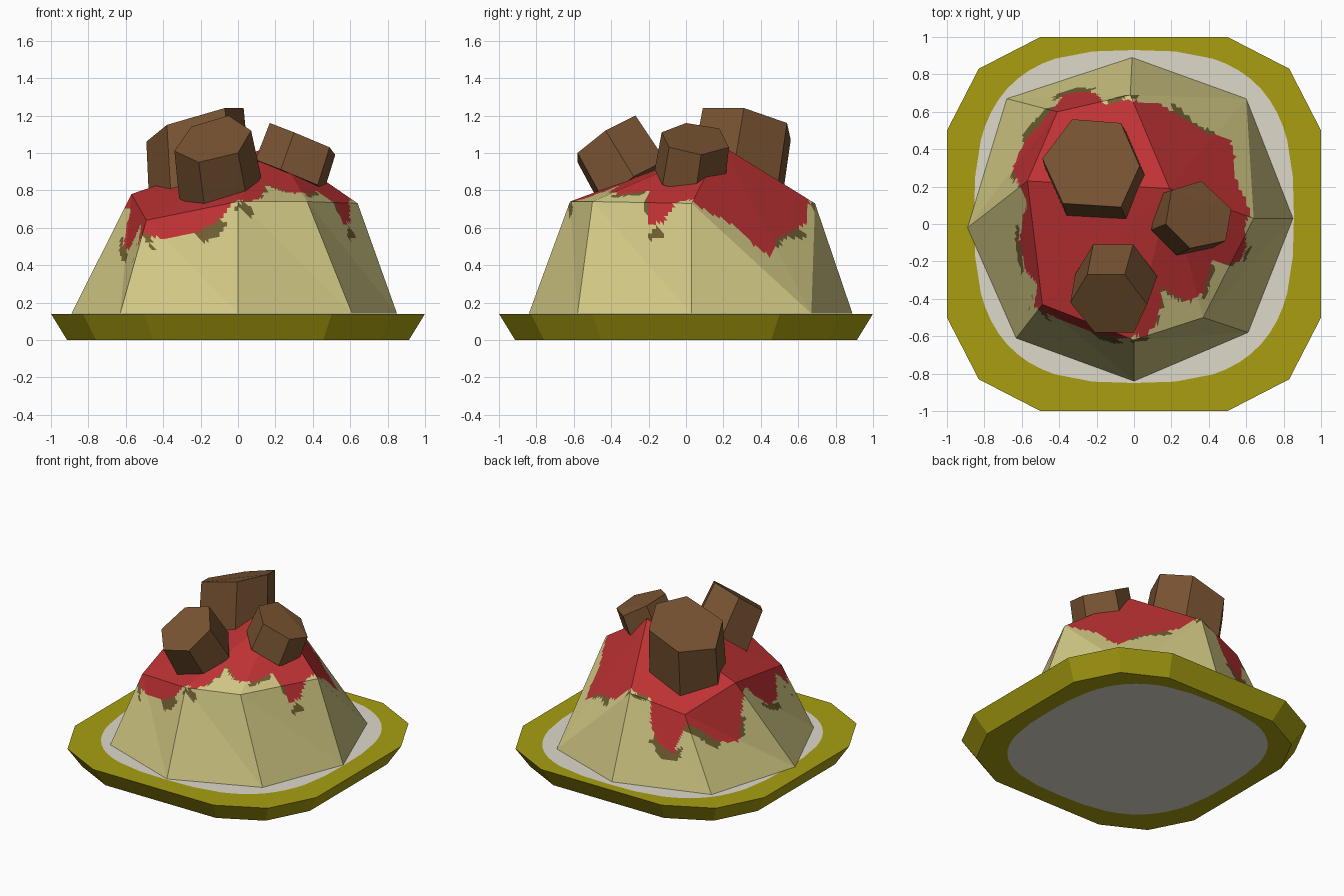
import bpy, bmesh, math
from mathutils import Vector, noise

if "Cube" in bpy.data.objects:
    bpy.data.objects.remove(bpy.data.objects["Cube"])


def material(name, r, g, b):
    def lin(c):
        c /= 255
        return c / 12.92 if c < 0.04 else ((c + 0.055) / 1.055) ** 2.4
    m = bpy.data.materials.new(name)
    m.diffuse_color = (lin(r), lin(g), lin(b), 1)
    m.use_nodes = True
    m.node_tree.nodes["Principled BSDF"].inputs["Base Color"].default_value = m.diffuse_color
    return m


RIM = material("olive rim", 168, 158, 17)
CREAM = material("cream dish", 222, 217, 202)
PASTA = material("pasta", 209, 200, 132)
SAUCE = material("red sauce", 192, 50, 52)
HERB = material("herb brown", 112, 95, 50)
MEAT = material("meat brown", 121, 84, 50)


def finish(name, bm, mats):
    bmesh.ops.recalc_face_normals(bm, faces=bm.faces)
    me = bpy.data.meshes.new(name)
    bm.to_mesh(me)
    bm.free()
    for m in mats:
        me.materials.append(m)
    ob = bpy.data.objects.new(name, me)
    bpy.context.collection.objects.link(ob)
    return ob


def inside(p, poly):
    hit = False
    for (x1, y1), (x2, y2) in zip(poly, poly[1:] + poly[:1]):
        if (y1 > p[1]) != (y2 > p[1]) and p[0] < (x2 - x1) * (p[1] - y1) / (y2 - y1) + x1:
            hit = not hit
    return hit


# plate: twelve-sided rim, cream middle on both faces
corners = []
for q in range(4):
    for x, y in ((1, -0.5), (1, 0.5), (0.83, 0.83)):
        for _ in range(q):
            x, y = -y, x
        corners.append(Vector((x, y)))
outline = []
for a, b in zip(corners, corners[1:] + corners[:1]):
    outline += [a.lerp(b, t / 4) for t in range(4)]


def dish_edge(p, scale):
    a = math.atan2(p.y, p.x)
    r = (abs(math.cos(a) / 0.855) ** 2.8 + abs(math.sin(a) / 0.89) ** 2.8) ** (-1 / 2.8)
    return r * math.cos(a) * scale, (r * math.sin(a) + 0.04) * scale


bm = bmesh.new()
TOP = 0.14
rings = [[bm.verts.new((*dish_edge(p, 0.92), 0)) for p in outline],
         [bm.verts.new((p.x * 0.914, p.y * 0.914, 0)) for p in outline],
         [bm.verts.new((p.x, p.y, TOP)) for p in outline],
         [bm.verts.new((*dish_edge(p, 1), TOP)) for p in outline]]
n = len(outline)
for lo, hi in zip(rings, rings[1:]):
    for i in range(n):
        j = (i + 1) % n
        bm.faces.new((lo[i], lo[j], hi[j], hi[i]))
for ring in (rings[0], rings[3]):
    bm.faces.new(ring).material_index = 1
finish("plate", bm, [RIM, CREAM])

# pasta mound: eight-sided, lopsided, with one high shoulder
base = [(0.85, 0.03), (0.60, 0.67), (-0.01, 0.89), (-0.68, 0.67),
        (-0.89, -0.02), (-0.63, -0.61), (0, -0.84), (0.61, -0.58)]
crown = [(0.64, 0.03, 0.73), (0.19, 0.19, 1.04), (-0.02, 0.69, 0.73), (-0.41, 0.60, 0.64),
         (-0.57, 0.23, 0.78), (-0.49, -0.43, 0.64), (0, -0.62, 0.74), (0.37, -0.50, 0.74)]
bm = bmesh.new()
b = [bm.verts.new((x, y, TOP + 0.001)) for x, y in base]
t = [bm.verts.new(p) for p in crown]
for i in range(8):
    j = (i + 1) % 8
    if i == 1:
        bm.faces.new((b[i], b[j], t[j]))
        bm.faces.new((b[i], t[j], t[i]))
    else:
        bm.faces.new((b[i], b[j], t[i]))
        bm.faces.new((b[j], t[j], t[i]))
    if i > 1:
        bm.faces.new((t[1], t[i], t[j])) if j != 1 else None
bmesh.ops.subdivide_edges(bm, edges=bm.edges[:], cuts=24, use_grid_fill=True)
bmesh.ops.triangulate(bm, faces=bm.faces[:])

# sauce: ragged puddle outline seen from above, herb flecks at its fringe
sauce = [(-0.62, 0.22), (-0.65, 0.30), (-0.58, 0.45), (-0.46, 0.58), (-0.38, 0.69), (-0.28, 0.71),
         (-0.20, 0.70), (-0.15, 0.63), (-0.05, 0.66), (0.13, 0.65), (0.20, 0.61), (0.29, 0.55),
         (0.38, 0.49), (0.51, 0.46), (0.54, 0.37), (0.53, 0.28), (0.57, 0.18), (0.63, 0.06),
         (0.59, 0.0), (0.60, -0.12), (0.56, -0.21), (0.48, -0.21), (0.42, -0.20), (0.37, -0.37),
         (0.30, -0.42), (0.23, -0.39), (0.14, -0.34), (0.15, -0.42), (0.11, -0.55), (0.06, -0.60),
         (-0.10, -0.61), (-0.25, -0.57), (-0.40, -0.51), (-0.54, -0.44), (-0.51, -0.33),
         (-0.58, -0.25), (-0.61, -0.10), (-0.60, 0.03), (-0.57, 0.10)]
for f in bm.faces:
    c = f.calc_center_median()
    if inside(c, sauce):
        f.material_index = 1
    elif inside(c / 1.045, sauce) and noise.noise(c * 9) > 0.12:
        f.material_index = 2
finish("pasta_mound", bm, [PASTA, SAUCE, HERB])


# meatballs: tilted six-sided chunks, each a cap hexagon pushed down
def meatball(name, cap, drop, flare):
    pts = [Vector(p) for p in cap]
    mid = sum(pts, Vector()) / 6
    bm = bmesh.new()
    for p in pts:
        bm.verts.new(p)
        bm.verts.new(mid + (p - mid) * flare + Vector(drop))
    bmesh.ops.convex_hull(bm, input=bm.verts[:])
    bmesh.ops.dissolve_limit(bm, angle_limit=math.radians(8), verts=bm.verts[:], edges=bm.edges[:])
    finish(name, bm, [MEAT])


meatball("large_meatball",
         [(0.03, 0.31, 1.24), (-0.07, 0.09, 1.24), (-0.38, 0.11, 1.15),
          (-0.49, 0.35, 1.06), (-0.33, 0.56, 1.07), (-0.07, 0.54, 1.16)],
         (0.03, -0.07, -0.42), 1.04)
meatball("front_meatball",
         [(-0.25, -0.27, 1.14), (-0.05, -0.27, 1.20), (0.07, -0.43, 1.12),
          (0.0, -0.58, 1.0), (-0.21, -0.58, 0.95), (-0.34, -0.42, 1.01)],
         (0.04, 0.15, -0.25), 1.07)
meatball("right_meatball",
         [(0.17, 0.0, 1.16), (0.20, 0.18, 1.13), (0.36, 0.23, 1.03),
          (0.52, 0.08, 0.99), (0.49, -0.09, 1.03), (0.30, -0.13, 1.11)],
         (-0.07, -0.03, -0.20), 1.04)
